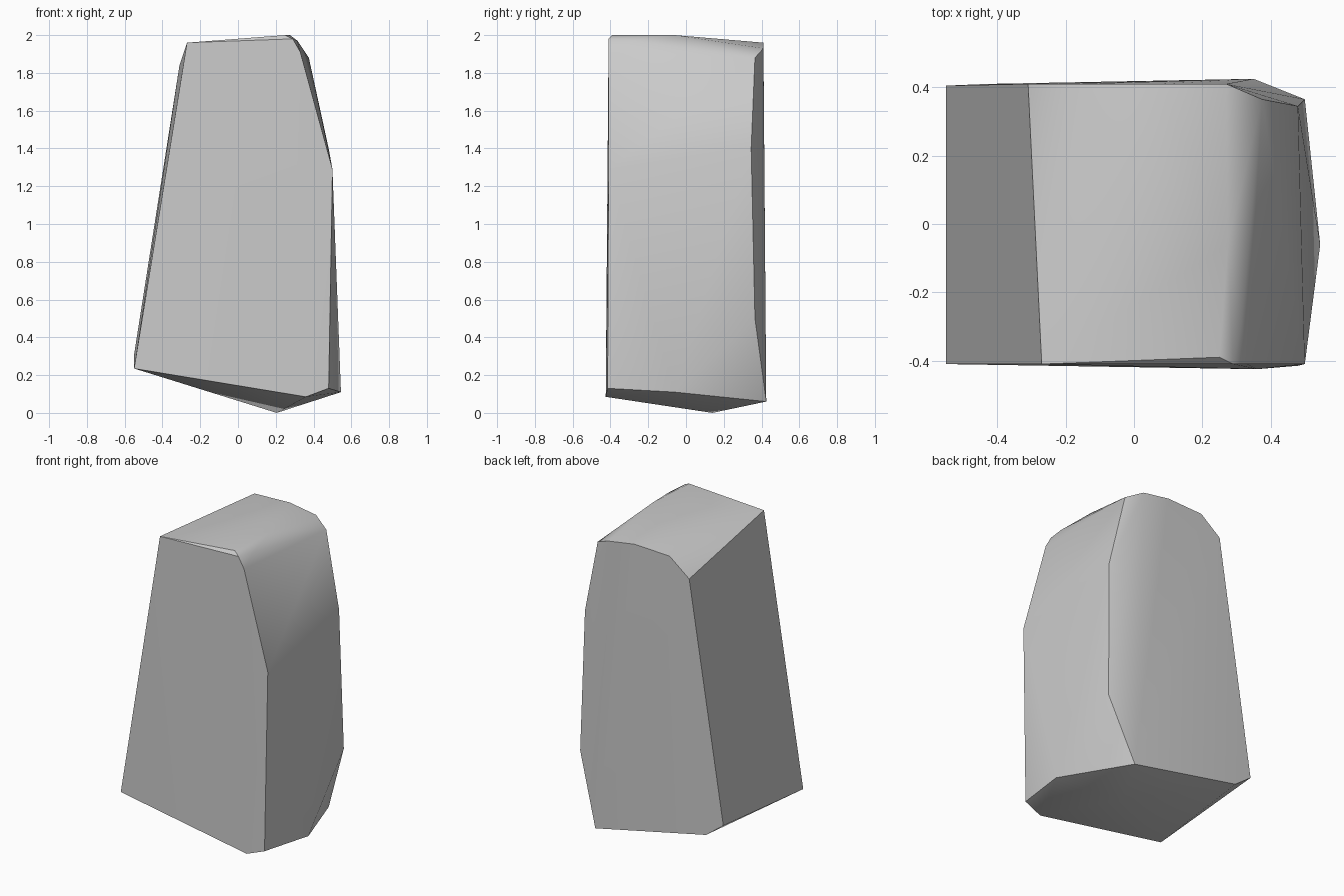
import bpy
import bmesh

default_cube = bpy.data.objects.get("Cube")
if default_cube:
    bpy.data.objects.remove(default_cube, do_unlink=True)


def make_material(name, colour):
    material = bpy.data.materials.new(name)
    material.use_nodes = True
    material.diffuse_color = colour
    material.node_tree.nodes["Principled BSDF"].inputs["Base Color"].default_value = colour
    return material


def hull_object(name, corners, material):
    """Wrap a convex skin around the corner points."""
    mesh = bpy.data.meshes.new(name)
    shell = bmesh.new()
    for corner in corners:
        shell.verts.new(corner)
    result = bmesh.ops.convex_hull(shell, input=shell.verts)
    unused = [item for item in result["geom_interior"] + result["geom_unused"]
              if isinstance(item, bmesh.types.BMVert)]
    bmesh.ops.delete(shell, geom=list(set(unused)), context="VERTS")
    bmesh.ops.recalc_face_normals(shell, faces=shell.faces)
    shell.to_mesh(mesh)
    shell.free()
    mesh.materials.append(material)
    rock = bpy.data.objects.new(name, mesh)
    bpy.context.collection.objects.link(rock)
    return rock


# Outline of the nearly flat front face
front_corners = [
    (-.55, -.41, .235), (-.27, -.41, 1.96), (.29, -.41, 1.98), (.33, -.41, 1.91),
    (.5, -.41, 1.29), (.48, -.415, .13), (.36, -.425, .085),
]

# Outline of the gently faceted back face
back_corners = [
    (-.55, .405, .31), (-.31, .41, 1.84), (-.17, .41, 1.95), (.08, .41, 1.96),
    (.27, .41, 1.93), (.375, .365, 1.88), (.48, .345, 1.4), (.5, .365, .5),
    (.35, .425, .06), (-.43, .41, .22),
]

# Peak of the underside, bulge of the side, and ridge of the top
middle_corners = [
    (.205, .14, 0), (.545, -.06, .11),
    (.25, -.39, 2), (.275, -.06, 2), (.315, -.29, 1.97),
]

stone_grey = make_material("stone grey", (.6, .6, .6, 1))
rock = hull_object("rock", front_corners + back_corners + middle_corners, stone_grey)

# Soft facets inside each side, crisp edges between sides
bpy.ops.object.select_all(action="DESELECT")
rock.select_set(True)
bpy.context.view_layer.objects.active = rock
bpy.ops.object.shade_smooth_by_angle(angle=.6)
